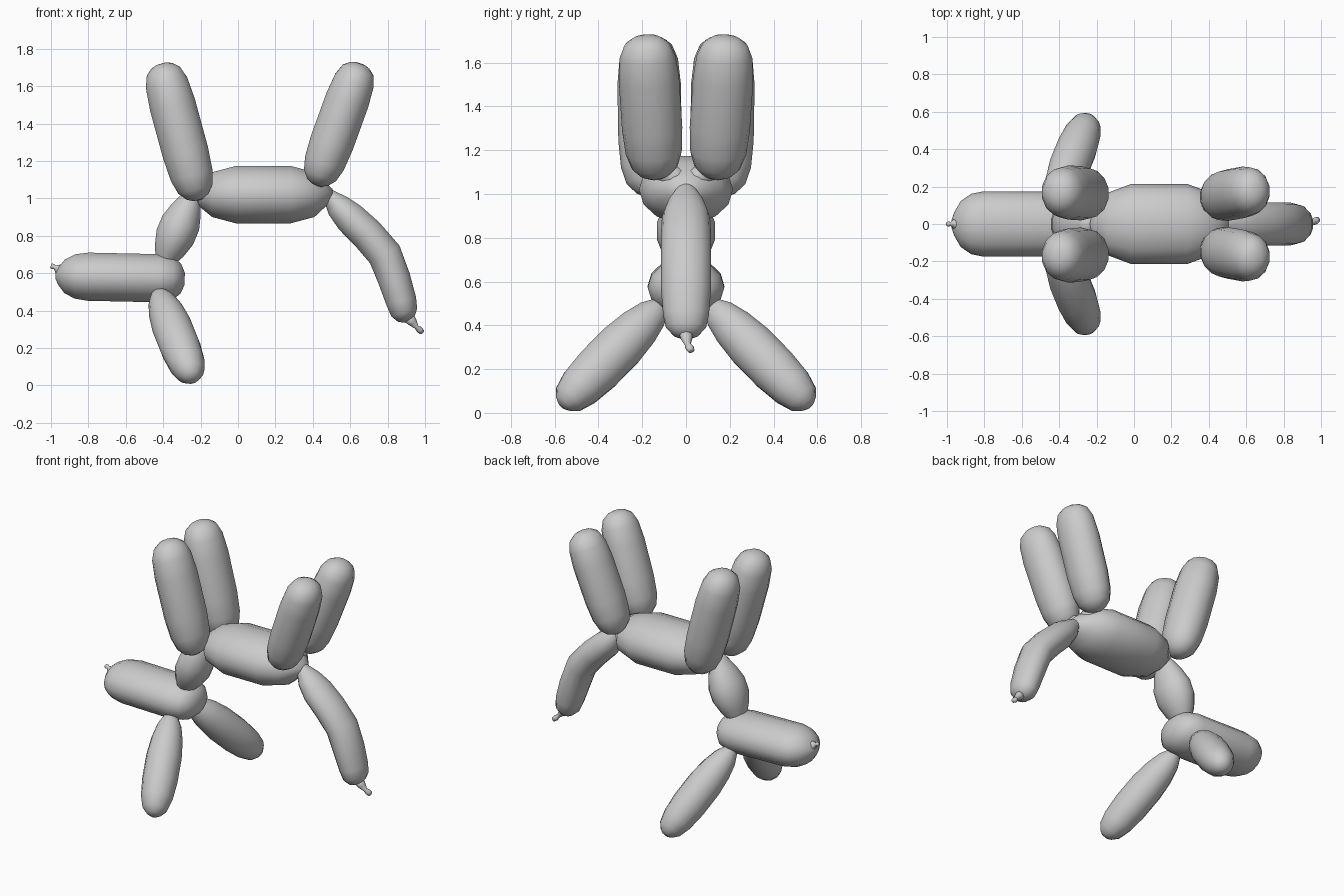
import bpy, bmesh, math
from mathutils import Vector

if "Cube" in bpy.data.objects:
    bpy.data.objects.remove(bpy.data.objects["Cube"], do_unlink=True)

grey = bpy.data.materials.new("balloon grey")
grey.use_nodes = True
COLOR = (0.6, 0.6, 0.6, 1)
grey.diffuse_color = COLOR
grey.node_tree.nodes["Principled BSDF"].inputs["Base Color"].default_value = COLOR

# Fullness along a balloon segment: (fraction of length, fraction of radius)
LIMB = [(0, .22), (.025, .5), (.08, .77), (.18, .93), (.35, 1), (.7, 1),
        (.86, .92), (.945, .74), (.985, .46), (1, .2)]
EAR = [(0, .2), (.04, .42), (.12, .68), (.25, .88), (.42, 1), (.65, 1),
       (.82, .9), (.93, .7), (.98, .42), (1, .2)]
PINCHED = [(0, .2), (.04, .42), (.13, .78), (.3, 1), (.7, 1),
           (.87, .78), (.95, .42), (1, .2)]
NECK = [(0, .3), (.1, .5), (.25, .78), (.42, 1), (.6, 1),
        (.77, .78), (.9, .5), (1, .3)]
SNOUT = [(0, .12), (.02, .36), (.07, .7), (.15, .92), (.25, 1), (.8, 1),
         (.91, .88), (.97, .62), (1, .25)]


def tube(name, rings, sides=14):
    """Skin elliptical rings (centre, in-plane radius, sideways radius)."""
    bm = bmesh.new()
    centres = [Vector(r[0]) for r in rings]
    loops = []
    for i, (c, thick, wide) in enumerate(rings):
        ahead = centres[min(i + 1, len(rings) - 1)] - centres[max(i - 1, 0)]
        ahead.normalize()
        side = (Vector((0, 1, 0)) - ahead * ahead.y).normalized()
        up = side.cross(ahead)
        angles = [2 * math.pi * k / sides for k in range(sides)]
        loops.append([bm.verts.new(centres[i] + side * wide * math.cos(a)
                                   + up * thick * math.sin(a)) for a in angles])
    for a, b in zip(loops, loops[1:]):
        for k in range(sides):
            n = (k + 1) % sides
            bm.faces.new((a[k], a[n], b[n], b[k]))
    bm.faces.new(loops[0])
    bm.faces.new(loops[-1])
    bmesh.ops.recalc_face_normals(bm, faces=bm.faces)
    mesh = bpy.data.meshes.new(name)
    bm.to_mesh(mesh)
    bm.free()
    mesh.materials.append(grey)
    mesh.shade_smooth()
    obj = bpy.data.objects.new(name, mesh)
    bpy.context.collection.objects.link(obj)


def balloon(name, start, end, thick, wide, profile):
    """Straight segment swelling according to a profile."""
    a, b = Vector(start), Vector(end)
    tube(name, [(a.lerp(b, t), thick * r, wide * r) for t, r in profile])


# Body, neck and head
balloon("body", (-.235, 0, 1.02), (.505, 0, 1.02), .157, .215, PINCHED)
balloon("neck", (-.23, 0, 1.05), (-.41, 0, .62), .108, .133, NECK)
balloon("head", (-.975, 0, .585), (-.285, 0, .57), .132, .175, SNOUT)

# Paired legs and ears
for word, s in (("left", 1), ("right", -1)):
    balloon(word + "_front_leg", (-.212, s * .16, .992), (-.41, s * .172, 1.72),
            .127, .145, LIMB)
    balloon(word + "_rear_leg", (.42, s * .14, 1.072), (.655, s * .182, 1.72),
            .121, .138, LIMB)
    balloon(word + "_ear", (-.43, s * .10, .505), (-.24, s * .568, .033),
            .109, .112, EAR)
    # Twists holding the legs to the body
    for part, x, z in (("front", -.19, 1.03), ("rear", .42, 1.08)):
        tube(f"{word}_{part}_twist", [((x, 0, z - .03), .04, .05),
                                      ((x, s * .06, z), .045, .05),
                                      ((x, s * .13, z + .04), .04, .05)], 10)

# Bent tail
tube("tail", [((.44, 0, 1.05), .03, .035), ((.49, 0, 1.01), .04, .05),
              ((.535, 0, .96), .07, .085), ((.60, 0, .895), .088, .11),
              ((.69, 0, .81), .092, .115), ((.785, 0, .70), .094, .115),
              ((.835, 0, .57), .09, .115), ((.873, 0, .45), .084, .105),
              ((.889, 0, .39), .074, .092), ((.902, 0, .358), .05, .06),
              ((.908, 0, .345), .022, .025)])

# Knotted nozzles
tube("tail_knot", [((.905, 0, .37), .035, .035), ((.935, .003, .337), .024, .026),
                   ((.955, .008, .312), .012, .014), ((.97, .016, .298), .018, .02),
                   ((.985, .024, .284), .014, .016)], 8)
tube("snout_knot", [((-.92, 0, .60), .06, .06), ((-.965, 0, .624), .024, .024),
                    ((-.98, 0, .632), .011, .011), ((-.99, 0, .636), .015, .014),
                    ((-1, 0, .64), .012, .011)], 8)
